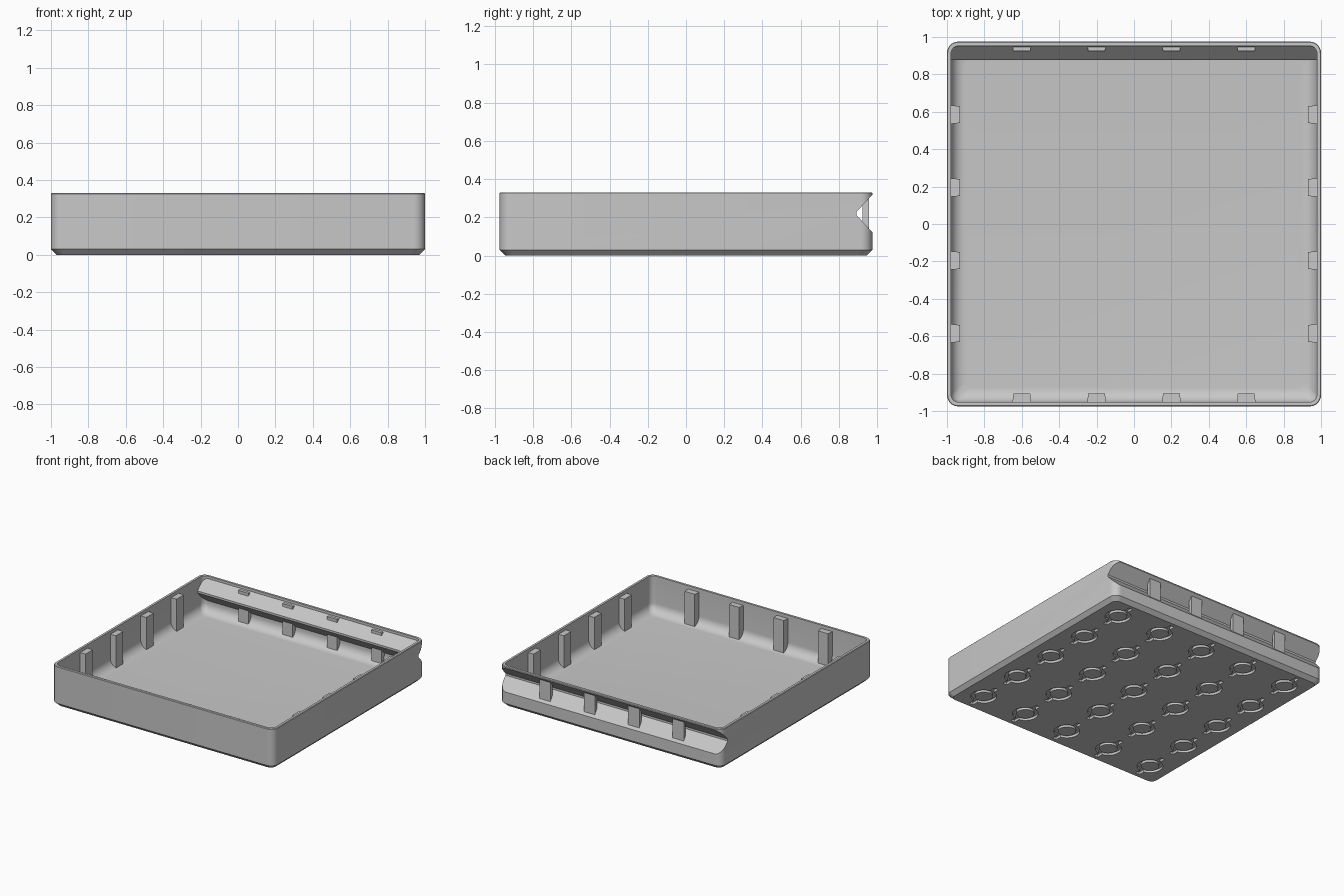
import bpy
import bmesh
from math import pi, sin, cos, acos

cube = bpy.data.objects.get("Cube")
if cube:
    bpy.data.objects.remove(cube)

grey = bpy.data.materials.new("plain grey")
grey.use_nodes = True
colour = (0.58, 0.58, 0.58, 1)
grey.diffuse_color = colour
grey.node_tree.nodes["Principled BSDF"].inputs["Base Color"].default_value = colour

HX, HY, TOP = 1.0, 0.975, 0.33
WALL, FLOOR, FILLET = 0.022, 0.035, 0.075


def add_loft(bm, rings):
    """Skin a stack of equal point rings and cap both ends."""
    loops = [[bm.verts.new(p) for p in ring] for ring in rings]
    for a, b in zip(loops, loops[1:]):
        for i in range(len(a)):
            j = (i + 1) % len(a)
            bm.faces.new((a[i], a[j], b[j], b[i]))
    bm.faces.new(loops[0][::-1])
    bm.faces.new(loops[-1])


def finish(bm, name):
    bmesh.ops.recalc_face_normals(bm, faces=bm.faces)
    mesh = bpy.data.meshes.new(name)
    bm.to_mesh(mesh)
    bm.free()
    mesh.materials.append(grey)
    obj = bpy.data.objects.new(name, mesh)
    bpy.context.collection.objects.link(obj)
    return obj


def loft(name, rings):
    bm = bmesh.new()
    add_loft(bm, rings)
    return finish(bm, name)


def rounded_ring(inset, z, radius, steps=8):
    """Rounded rectangle, inset from the outer size."""
    ring = []
    for k, (sx, sy) in enumerate(((1, 1), (-1, 1), (-1, -1), (1, -1))):
        for i in range(steps + 1):
            a = (k + i / steps) * pi / 2
            ring.append((sx * (HX - inset - radius) + radius * cos(a),
                         sy * (HY - inset - radius) + radius * sin(a), z))
    return ring


def cut(target, cutter):
    mod = target.modifiers.new("cut", "BOOLEAN")
    mod.operation = "DIFFERENCE"
    mod.solver = "EXACT"
    mod.object = cutter
    bpy.context.view_layer.objects.active = target
    bpy.ops.object.modifier_apply(modifier=mod.name)
    bpy.data.objects.remove(cutter)


def groove_prism(name, tip, half_length):
    """Long V-shaped prism lying across the back."""
    slope = 0.93
    profile = [(tip, 0.212), (tip, 0.228), (tip + 0.085, 0.228 + 0.085 / slope),
               (1.2, 0.228 + 0.085 / slope), (1.2, 0.212 - 0.085 / slope),
               (tip + 0.085, 0.212 - 0.085 / slope)]
    return loft(name, [[(x, y, z) for y, z in profile]
                       for x in (-half_length, half_length)])


# Tray shell: chamfered outer block, filleted cavity, V groove along the back
tray = loft("tray_shell", [rounded_ring(0.03, 0, 0.045), rounded_ring(0, 0.03, 0.06),
                           rounded_ring(0, TOP - 0.004, 0.06),
                           rounded_ring(0.004, TOP, 0.056)])
steps = 8
cavity_rings = []
for i in range(steps + 1):
    a = i / steps * pi / 2
    cavity_rings.append(rounded_ring(WALL + FILLET * (1 - sin(a)),
                                     FLOOR + FILLET * (1 - cos(a)), 0.042))
cavity_rings.append(rounded_ring(WALL, TOP + 0.1, 0.042))
cavity = loft("cavity_cutter", cavity_rings)
cut(cavity, groove_prism("inner_groove_cutter", 0.877, 1.2))
cut(tray, cavity)
cut(tray, groove_prism("outer_groove_cutter", 0.892, 1.3))

# Twist-lock recesses under the floor, five by five
R, R_IN, TAB, HALF, DEPTH = 0.095, 0.066, 0.145, 0.018, 0.02
t = acos(HALF / R)
arc = [-t + 2 * t * i / 14 for i in range(15)]
half_outline = [(R * cos(a), R * sin(a)) for a in arc] + [(HALF, TAB), (-HALF, TAB)]
outline = half_outline + [(-x, -y) for x, y in half_outline]
centres = [(0.4 * i, 0.385 * j) for i in range(-2, 3) for j in range(-2, 3)]
recesses = bmesh.new()
bosses = bmesh.new()
for cx, cy in centres:
    add_loft(recesses, [[(cx + x, cy + y, z) for x, y in outline]
                        for z in (-0.05, DEPTH)])
    disc = [(cx + R_IN * cos(i * pi / 14), cy + R_IN * sin(i * pi / 14))
            for i in range(28)]
    add_loft(bosses, [[(x, y, z) for x, y in disc] for z in (0, DEPTH + 0.004)])
cut(tray, finish(recesses, "recess_cutter"))
boss = finish(bosses, "base_lock_bosses")


def rib(name, place, depth):
    """Vertical rib: local u runs along the wall, v points into the tray."""
    rings = []
    for z in (FLOOR - 0.005, 0.303):
        rings.append([place(u, v) + (z,) for u, v in
                      ((-0.05, -0.004), (0.05, -0.004), (0.045, depth), (-0.045, depth))])
    loft(name, rings)


# Ribs on the four walls
ix, iy = HX - WALL, HY - WALL
for n, c in enumerate((-0.6, -0.2, 0.2, 0.6), 1):
    s = c * 0.975
    rib(f"front_rib_{n}", lambda u, v: (c + u, -iy + v), 0.048)
    rib(f"back_rib_{n}", lambda u, v: (c + u, iy - v), 0.028)
    rib(f"left_rib_{n}", lambda u, v: (ix - v, s + u), 0.048)
    rib(f"right_rib_{n}", lambda u, v: (-ix + v, s + u), 0.048)

# Smooth the rounded corners, keep the creases sharp
for obj in (tray, boss):
    obj.data.shade_smooth()
    obj.data.set_sharp_from_angle(angle=pi / 6)
